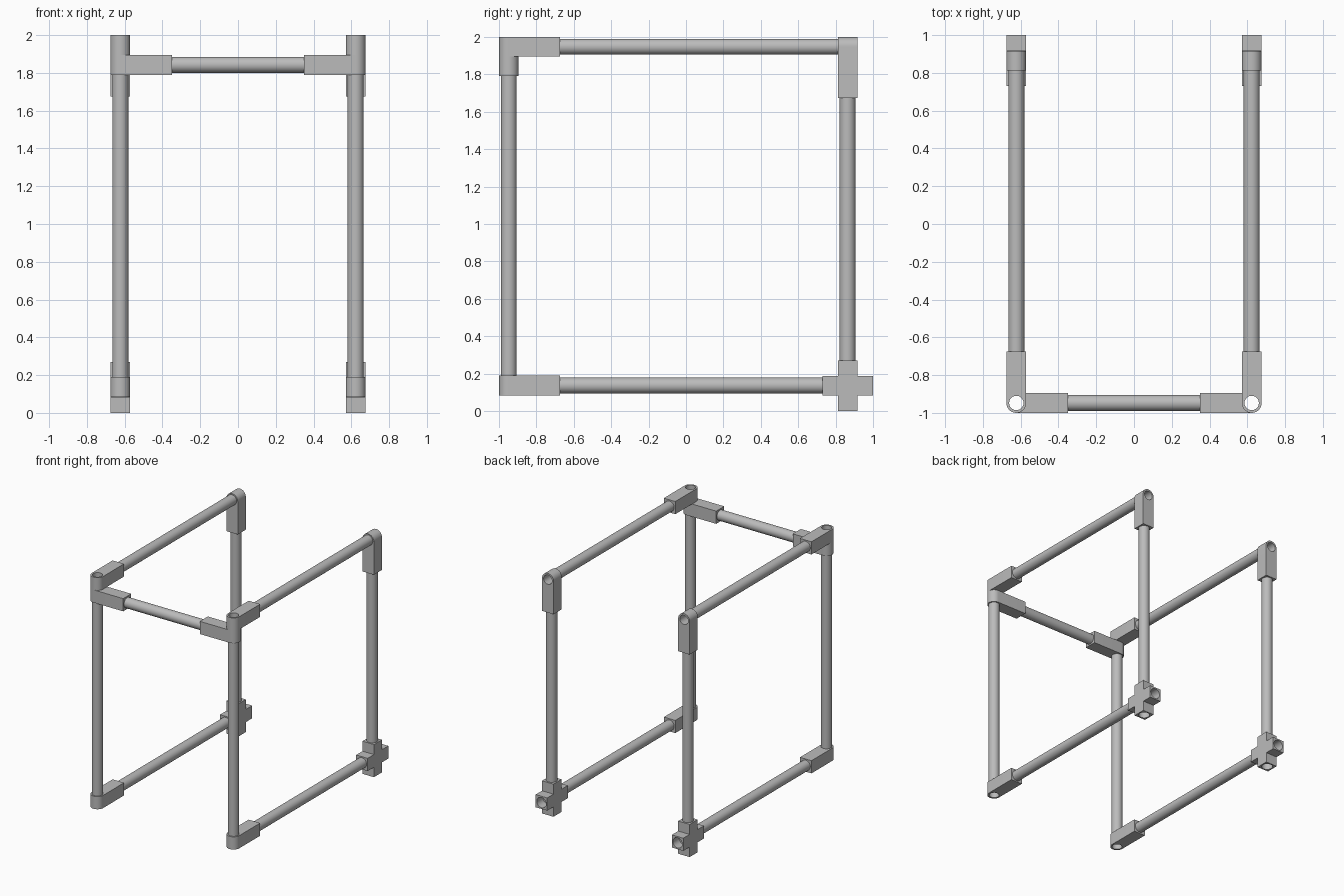
import bpy, bmesh
from math import pi, cos, sin, radians
from mathutils import Vector

if "Cube" in bpy.data.objects:
    bpy.data.objects.remove(bpy.data.objects["Cube"], do_unlink=True)

grey = bpy.data.materials.new("plain_grey")
grey.use_nodes = True
grey.diffuse_color = (0.5, 0.5, 0.5, 1)
grey.node_tree.nodes["Principled BSDF"].inputs["Base Color"].default_value = (0.5, 0.5, 0.5, 1)

HALF = 0.0525      # half width of a fitting
PIPE = 0.0425      # pipe outer radius
BORE = 0.038       # pipe inner radius
ARM = 0.2725       # fitting arm length from bore centre
SPREAD = 0.623     # distance of each side frame from the middle
SEGS = 48
X, Y, Z = Vector((1, 0, 0)), Vector((0, 1, 0)), Vector((0, 0, 1))
parts = []


def finish(name, bm, keep=True):
    bmesh.ops.recalc_face_normals(bm, faces=bm.faces)
    mesh = bpy.data.meshes.new(name)
    bm.to_mesh(mesh)
    bm.free()
    mesh.materials.append(grey)
    obj = bpy.data.objects.new(name, mesh)
    bpy.context.collection.objects.link(obj)
    if keep:
        parts.append(obj)
    return obj


def ring(bm, centre, axis, radius):
    u = axis.orthogonal().normalized()
    w = axis.cross(u).normalized()
    angles = [2 * pi * i / SEGS for i in range(SEGS)]
    return [bm.verts.new(centre + radius * (cos(a) * u + sin(a) * w)) for a in angles]


def pipe(name, start, end):
    """Open hollow tube between two points."""
    bm = bmesh.new()
    axis = (end - start).normalized()
    loops = [ring(bm, p, axis, r) for p, r in
             ((start, PIPE), (end, PIPE), (end, BORE), (start, BORE))]
    for k, a in enumerate(loops):
        b = loops[(k + 1) % len(loops)]
        for i in range(SEGS):
            j = (i + 1) % SEGS
            bm.faces.new((a[i], a[j], b[j], b[i]))
    return finish(name, bm)


def prism(name, outline, axis):
    """Extrude a flat outline by the fitting half width both ways."""
    bm = bmesh.new()
    face = bm.faces.new([bm.verts.new(p - axis * HALF) for p in outline])
    grown = bmesh.ops.extrude_face_region(bm, geom=[face])
    moved = [g for g in grown["geom"] if isinstance(g, bmesh.types.BMVert)]
    bmesh.ops.translate(bm, verts=moved, vec=axis * HALF * 2)
    return finish(name, bm)


def drill(obj, start, end):
    """Cut a round hole along a line."""
    bm = bmesh.new()
    axis = (end - start).normalized()
    a, b = ring(bm, start, axis, PIPE), ring(bm, end, axis, PIPE)
    bm.faces.new(a)
    bm.faces.new(b)
    for i in range(SEGS):
        j = (i + 1) % SEGS
        bm.faces.new((a[i], a[j], b[j], b[i]))
    cutter = finish("hole_cutter", bm, keep=False)
    cutter.hide_render = True
    mod = obj.modifiers.new("hole", "BOOLEAN")
    mod.operation = "DIFFERENCE"
    mod.solver = "EXACT"
    mod.object = cutter
    graph = bpy.context.evaluated_depsgraph_get()
    cut = bpy.data.meshes.new_from_object(obj.evaluated_get(graph))
    obj.modifiers.clear()
    obj.data = cut
    bpy.data.objects.remove(cutter, do_unlink=True)


def sleeve(name, centre, arm, bore):
    """Block arm with a rounded end and a through hole."""
    side = arm.cross(bore)
    outline = [centre + HALF * (cos(a) * side - sin(a) * arm)
               for a in (pi * i / 24 for i in range(25))]
    outline += [centre + ARM * arm - HALF * side, centre + ARM * arm + HALF * side]
    obj = prism(name, outline, bore)
    drill(obj, centre - bore * 0.1, centre + bore * 0.1)
    return obj


def cross(name, centre):
    """Four-way fitting with open sockets at the back and the bottom."""
    reach = 0.135
    outline = []
    for out, nxt in ((Y, Z), (Z, -Y), (-Y, -Z), (-Z, Y)):
        outline += [centre + out * reach - nxt * HALF,
                    centre + out * reach + nxt * HALF,
                    centre + out * HALF + nxt * HALF]
    obj = prism(name, outline, X)
    for d in (Y, -Z):
        drill(obj, centre + d * 0.055, centre + d * 0.2)
    return obj


FRONT, BACK = -0.9475, 0.8640
TOP, RAIL, LOW = 1.9475, 1.8425, 0.1365

# Side frames
for label, s in (("right", -1), ("left", 1)):
    def at(y, z):
        return Vector((s * SPREAD, y, z))

    # Fittings
    sleeve(label + "_front_top_fitting", at(FRONT, TOP), Y, Z)
    sleeve(label + "_crossbar_fitting", at(FRONT, RAIL), -s * X, Z)
    sleeve(label + "_front_bottom_fitting", at(FRONT, LOW), Y, Z)
    sleeve(label + "_back_top_fitting", at(BACK, TOP), -Z, Y)
    cross(label + "_back_cross_fitting", at(BACK + 0.001, 0.135))

    # Pipes
    pipe(label + "_front_post", at(FRONT, LOW - HALF), at(FRONT, TOP + HALF))
    pipe(label + "_back_post", at(BACK, 0.25), at(BACK, 1.69))
    pipe(label + "_top_rail", at(FRONT + 0.25, TOP), at(BACK + HALF, TOP))
    pipe(label + "_bottom_rail", at(FRONT + 0.25, LOW), at(0.76, LOW))

# Front crossbar
pipe("front_crossbar", Vector((-0.37, FRONT, RAIL)), Vector((0.37, FRONT, RAIL)))

# Smooth the round surfaces, keep block edges sharp
bpy.ops.object.select_all(action="DESELECT")
for obj in parts:
    obj.select_set(True)
bpy.context.view_layer.objects.active = parts[0]
bpy.ops.object.shade_smooth_by_angle(angle=radians(30))
